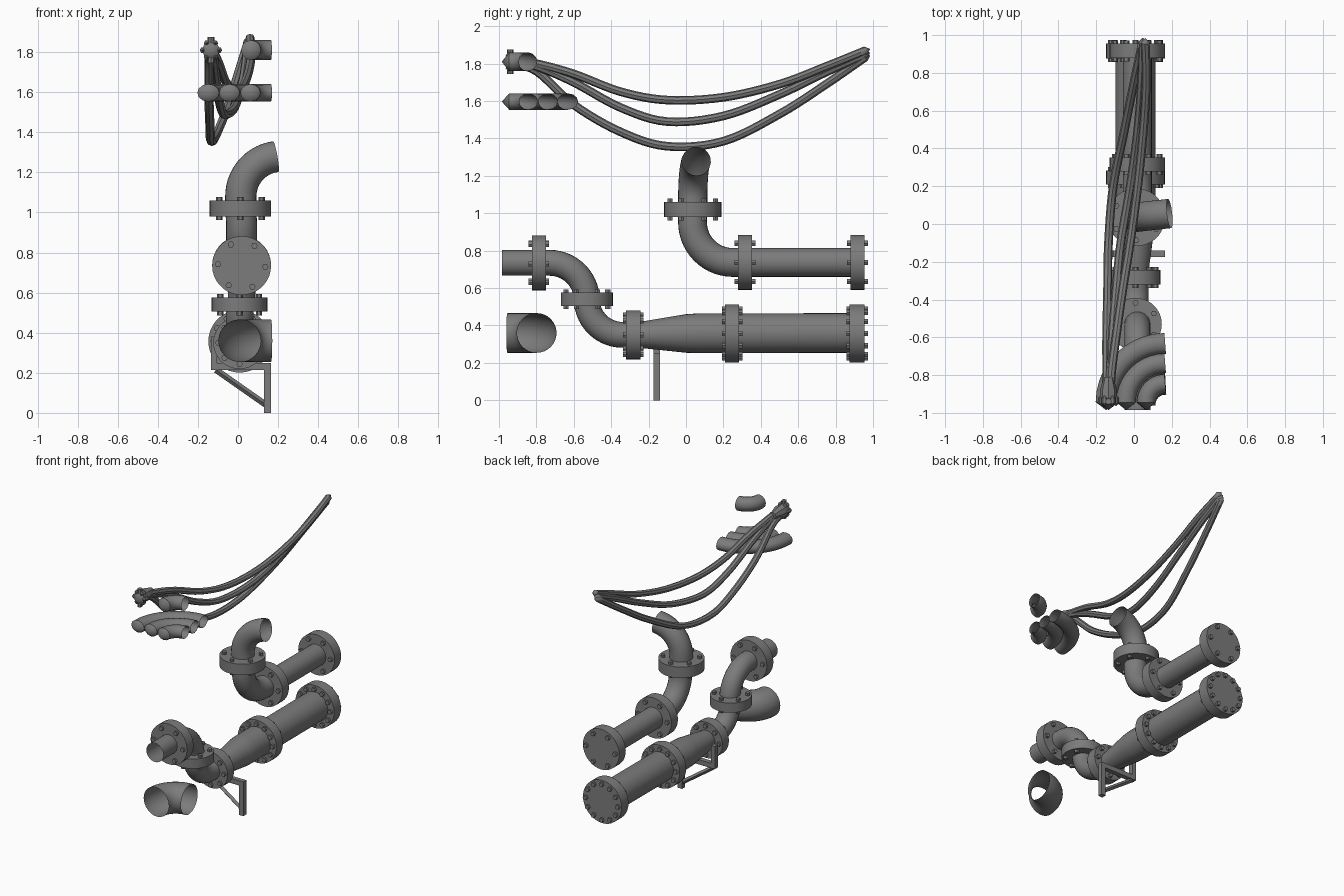
import bpy, bmesh, math
from mathutils import Vector, Matrix

if "Cube" in bpy.data.objects:
    bpy.data.objects.remove(bpy.data.objects["Cube"])

grey = bpy.data.materials.new("plain grey")
grey.use_nodes = True
COL = (0.2, 0.2, 0.2, 1)
grey.diffuse_color = COL
grey.node_tree.nodes["Principled BSDF"].inputs["Base Color"].default_value = COL


def finish(name, bm):
    bmesh.ops.recalc_face_normals(bm, faces=bm.faces[:])
    me = bpy.data.meshes.new(name)
    bm.to_mesh(me)
    bm.free()
    me.materials.append(grey)
    ob = bpy.data.objects.new(name, me)
    bpy.context.collection.objects.link(ob)
    bpy.ops.object.select_all(action='DESELECT')
    ob.select_set(True)
    bpy.context.view_layer.objects.active = ob
    bpy.ops.object.shade_smooth_by_angle(angle=math.radians(40))
    return ob


def sweep(bm, path, radii, sides=24, squash=1.0, cap=False):
    """Sweep a round or squashed ring along a path; zero radius gives a point."""
    pts = [Vector(p) for p in path]
    t0 = (pts[1] - pts[0]).normalized()
    up = Vector((0, 0, 1)) if abs(t0.z) < 0.9 else Vector((0, 1, 0))
    rings = []
    for i, p in enumerate(pts):
        t = (pts[min(i + 1, len(pts) - 1)] - pts[max(i - 1, 0)]).normalized()
        up = (up - t * up.dot(t)).normalized()
        side = t.cross(up)
        r = radii[i] if isinstance(radii, list) else radii
        if r == 0:
            rings.append([bm.verts.new(p)])
            continue
        angles = [math.tau * k / sides for k in range(sides)]
        rings.append([bm.verts.new(p + r * (math.cos(a) * side + squash * math.sin(a) * up))
                      for a in angles])
    for a, b in zip(rings, rings[1:]):
        for k in range(sides):
            n = (k + 1) % sides
            quad = [a[k % len(a)], a[n % len(a)], b[n % len(b)], b[k % len(b)]]
            bm.faces.new(list(dict.fromkeys(quad)))
    if cap:
        for ring in (rings[0], rings[-1]):
            if len(ring) > 2:
                bm.faces.new(ring)


def pipe(name, path, radii, **kw):
    bm = bmesh.new()
    sweep(bm, path, radii, **kw)
    return finish(name, bm)


def arc(start, heading, toward, radius, degrees=90, steps=14):
    """Bend that starts along heading and turns toward another direction."""
    s, h, w = Vector(start), Vector(heading), Vector(toward)
    angles = [math.radians(degrees) * i / steps for i in range(steps + 1)]
    return [s + radius * (math.sin(a) * h + (1 - math.cos(a)) * w) for a in angles]


def flange(name, centre, axis, radius, thick, bolts, bolt_ring, turn=0):
    """Disc with a ring of hex bolts passing through it."""
    c, ax = Vector(centre), Vector(axis)
    bm = bmesh.new()
    sweep(bm, [c - ax * thick / 2, c + ax * thick / 2], radius, sides=36, cap=True)
    u = Vector((1, 0, 0))
    v = ax.cross(u)
    reach = ax * (thick / 2 + 0.018)
    for k in range(bolts):
        a = math.tau * k / bolts + math.radians(turn)
        p = c + bolt_ring * (math.cos(a) * u + math.sin(a) * v)
        sweep(bm, [p - reach, p + reach], 0.016, sides=6, cap=True)
    return finish(name, bm)


def bar(name, a, b, width):
    return pipe(name, [a, b], width * math.sqrt(0.5), sides=4, cap=True)


def beam(name, lo, hi):
    bm = bmesh.new()
    lo, hi = Vector(lo), Vector(hi)
    bmesh.ops.create_cube(bm, size=1, matrix=Matrix.Translation((lo + hi) / 2)
                          @ Matrix.Diagonal((*(hi - lo), 1)))
    return finish(name, bm)


X, Y, Z = Vector((1, 0, 0)), Vector((0, 1, 0)), Vector((0, 0, 1))
cu, cl = 0.018, 0.008      # side positions of upper and lower pipe runs

# Upper rear pipe: straight run, elbow upward, then a bend to the side
pipe("upper_pipe", [(cu, 0.92, 0.737)] + arc((cu, 0.25, 0.737), -Y, Z, 0.215)
     + [(cu - 0.004, 0.035, 1.0)], 0.077)
lean = Vector((math.cos(0.11), math.sin(0.11), 0))
pipe("upper_side_bend", [(cu - 0.004, 0.036, 1.0)]
     + arc((cu - 0.004, 0.036, 1.08), Z, lean, 0.2, 83), 0.078)
flange("upper_end_flange", (cu, 0.917, 0.737), Y, 0.147, 0.075, 6, 0.118)
flange("upper_middle_flange", (cu, 0.315, 0.737), Y, 0.147, 0.075, 6, 0.118)
flange("upper_riser_flange", (0.012, 0.036, 1.02), Z, 0.153, 0.08, 6, 0.122, 30)

# Lower pipe: front stub, double elbow, reducer and wide rear run
pipe("front_pipe", [(cu, -0.985, 0.735)] + arc((cu, -0.73, 0.735), Y, -Z, 0.2)
     + arc((cl, -0.53, 0.54), -Z, Y, 0.19) + [(cl, -0.27, 0.35)], 0.069)
pipe("reducer_and_wide_pipe", [(cl, -0.27, 0.35), (cl, -0.23, 0.35), (cl, 0.0, 0.357),
                               (cl, 0.06, 0.358), (cl, 0.92, 0.36)],
     [0.069, 0.072, 0.103, 0.106, 0.106], sides=32)
flange("front_flange", (cu, -0.787, 0.735), Y, 0.147, 0.075, 6, 0.118, 3)
flange("drop_flange", (cl, -0.53, 0.54), Z, 0.139, 0.07, 6, 0.112, 30)
flange("reducer_flange", (cl, -0.282, 0.35), Y, 0.131, 0.075, 8, 0.106)
flange("wide_middle_flange", (cl, 0.247, 0.357), Y, 0.156, 0.075, 12, 0.13)
flange("wide_end_flange", (cl, 0.915, 0.357), Y, 0.156, 0.08, 12, 0.13)

# Loose wide elbow at the front
pipe("wide_front_elbow", arc((cl, -0.955, 0.36), Y, X, 0.157), 0.106, sides=32)

# Support bracket
beam("bracket_post", (0.13, -0.175, 0), (0.165, -0.14, 0.245))
beam("bracket_beam", (-0.135, -0.175, 0.215), (0.165, -0.14, 0.25))
beam("bracket_upright", (-0.135, -0.175, 0.25), (-0.105, -0.14, 0.38))
bar("bracket_brace", (-0.11, -0.157, 0.215), (0.14, -0.157, 0.04), 0.022)

# Stacked side elbows with pointed front ends
for name, bend, z, r, squash in (("outer", 0.313, 1.597, 0.055, 0.8),
                                 ("middle", 0.208, 1.597, 0.052, 0.84),
                                 ("inner", 0.103, 1.597, 0.05, 0.88),
                                 ("top", 0.1, 1.81, 0.05, 1.0)):
    start = Vector((0.165 - bend, -0.945, z))
    path = [start - Y * 0.04] + arc(start, Y, X, bend, steps=10)
    pipe(name + "_side_elbow", path, [0] + [r] * 11, sides=12, squash=squash)


# Sagging cables, gathered at both ends
def smooth_path(pts, steps=6):
    p = [Vector(q) for q in pts]
    p = [2 * p[0] - p[1]] + p + [2 * p[-1] - p[-2]]
    out = []
    for a, b, c, d in zip(p, p[1:], p[2:], p[3:]):
        for i in range(steps):
            t = i / steps
            out.append(0.5 * (2 * b + (c - a) * t + (2 * a - 5 * b + 4 * c - d) * t * t
                              + (3 * b - a - 3 * c + d) * t ** 3))
    return out + [p[-2]]


ys = (-0.94, -0.8, -0.6, -0.35, -0.1, 0.2, 0.5, 0.75, 0.96)
cables = {
    "high_cable": ((1.825, 1.80, 1.745, 1.65, 1.605, 1.62, 1.69, 1.785, 1.87),
                   (-0.125, -0.12, -0.095, -0.06, -0.02, 0.02, 0.05, 0.065, 0.06)),
    "middle_cable": ((1.81, 1.785, 1.70, 1.565, 1.49, 1.52, 1.635, 1.755, 1.85),
                     (-0.135, -0.125, -0.115, -0.095, -0.07, -0.02, 0.02, 0.04, 0.048)),
    "low_cable": ((1.795, 1.76, 1.58, 1.435, 1.358, 1.385, 1.53, 1.69, 1.835),
                  (-0.15, -0.145, -0.145, -0.14, -0.135, -0.11, -0.05, 0.0, 0.045)),
}
for name, (zs, xs) in cables.items():
    path = smooth_path(list(zip(xs, ys, zs)))
    path.append(path[-1] + Vector((0, 0.025, 0.008)))
    pipe(name, path, [0.023] * (len(path) - 1) + [0], sides=8)

# Cable clamp: pointed hub, vertical pin and a ring of studs
hub = Vector((-0.135, -0.94, 1.81))
pipe("clamp_hub", [hub - Y * 0.045, hub - Y * 0.01, hub + Y * 0.06, hub + Y * 0.13],
     [0, 0.045, 0.045, 0.025], sides=8, cap=True)
pipe("clamp_pin", [hub - Z * 0.065, hub + Z * 0.065], 0.017, sides=8, cap=True)
bm = bmesh.new()
for k in range(6):
    a = math.tau * (k + 0.5) / 6 + math.pi / 6
    p = hub + 0.04 * Vector((math.cos(a), 0, math.sin(a)))
    sweep(bm, [p - Y * 0.025, p - Y * 0.01, p + Y * 0.02, p + Y * 0.035],
          [0, 0.016, 0.016, 0], sides=6)
finish("clamp_studs", bm)
